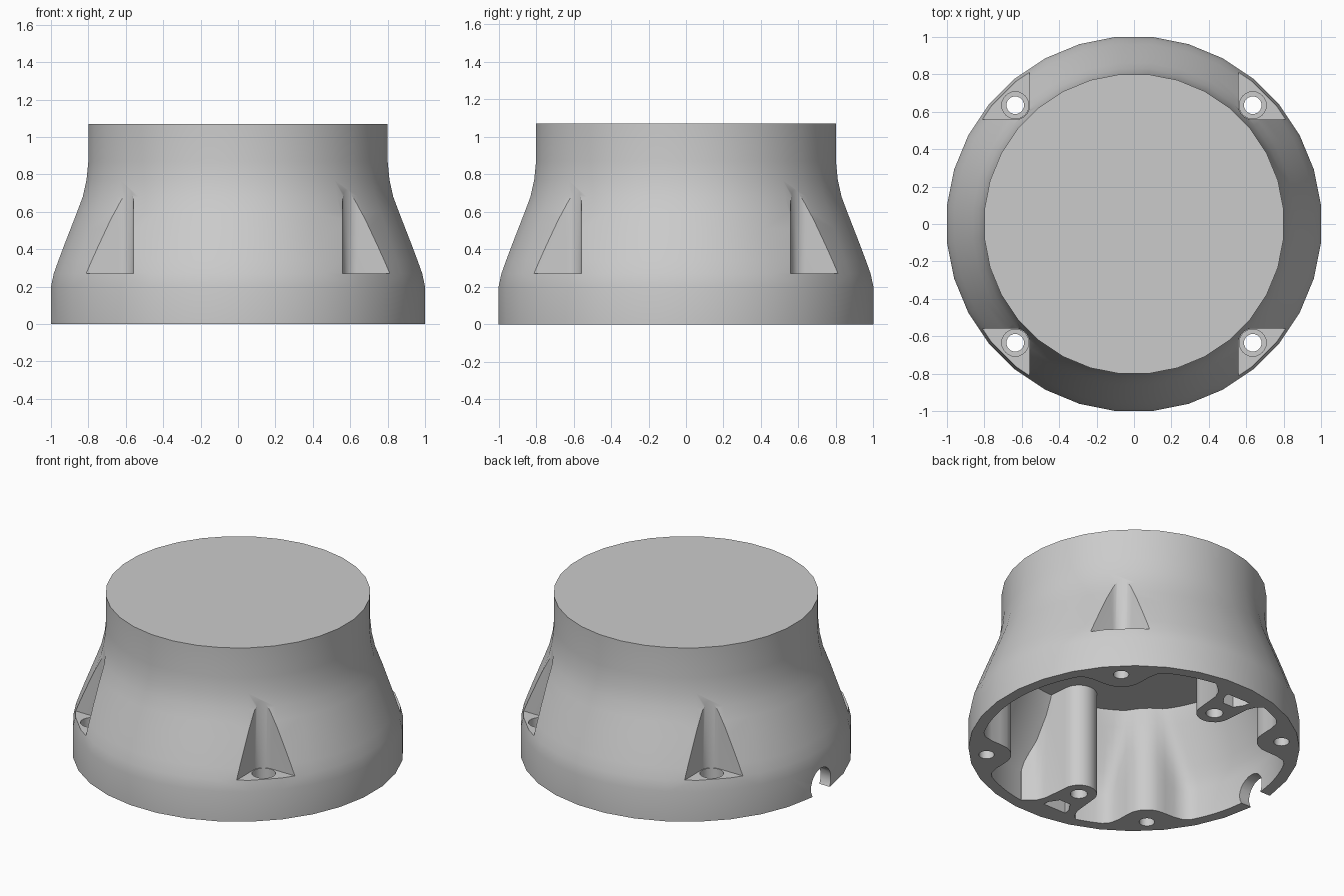
import bpy, bmesh, math
from mathutils import Matrix

cube = bpy.data.objects.get("Cube")
if cube:
    bpy.data.objects.remove(cube)

grey = bpy.data.materials.new("light_grey")
grey.use_nodes = True
grey.diffuse_color = (0.6, 0.6, 0.6, 1)
grey.node_tree.nodes["Principled BSDF"].inputs["Base Color"].default_value = (0.6, 0.6, 0.6, 1)

# Outer wall: (radius, height)
WALL = [(1, 0), (1, 0.2), (0.985, 0.27), (0.96, 0.34), (0.93, 0.42), (0.895, 0.51),
        (0.86, 0.6), (0.83, 0.68), (0.81, 0.77), (0.8, 0.87), (0.8, 1.07)]
PIN = 0.635          # screw centre on x and y
CEILING = 0.7


def wall_radius(z):
    for (r0, z0), (r1, z1) in zip(WALL, WALL[1:]):
        if z <= z1:
            return r0 + (r1 - r0) * max(0, z - z0) / (z1 - z0)
    return WALL[-1][0]


def make(name, bm):
    bmesh.ops.recalc_face_normals(bm, faces=bm.faces)
    mesh = bpy.data.meshes.new(name)
    bm.to_mesh(mesh)
    bm.free()
    mesh.materials.append(grey)
    ob = bpy.data.objects.new(name, mesh)
    bpy.context.collection.objects.link(ob)
    return ob


def loft(name, rings):
    """Closed solid through equal-length rings of points."""
    bm = bmesh.new()
    rows = [[bm.verts.new(p) for p in ring] for ring in rings]
    for a, b in zip(rows, rows[1:]):
        for i in range(len(a)):
            j = (i + 1) % len(a)
            bm.faces.new((a[i], a[j], b[j], b[i]))
    bm.faces.new(rows[0][::-1])
    bm.faces.new(rows[-1])
    return make(name, bm)


def prism(name, outline, z0, z1):
    return loft(name, [[(x, y, z) for x, y in outline] for z in (z0, z1)])


def arc(cx, cy, r, a0, a1, n):
    return [(cx + r * math.cos(math.radians(a0 + (a1 - a0) * i / n)),
             cy + r * math.sin(math.radians(a0 + (a1 - a0) * i / n))) for i in range(n + 1)]


def disc(cx, cy, r, n=24):
    return arc(cx, cy, r, 0, 360, n)[:-1]


def cut(target, cutter):
    mod = target.modifiers.new("cut", 'BOOLEAN')
    mod.operation = 'DIFFERENCE'
    mod.solver = 'EXACT'
    mod.object = cutter
    graph = bpy.context.evaluated_depsgraph_get()
    mesh = bpy.data.meshes.new_from_object(target.evaluated_get(graph))
    target.modifiers.clear()
    target.data = mesh
    bpy.data.objects.remove(cutter)


def cavity_radius(angle, z):
    """Inner wall, blended smoothly around the four screw columns."""
    wall = wall_radius(z) - 0.07
    phi = abs((angle % (math.pi / 2)) - math.pi / 4)
    dist, rad = PIN * math.sqrt(2), 0.15
    if phi < math.radians(7.6):
        column = dist * math.cos(phi) - math.sqrt(rad ** 2 - (dist * math.sin(phi)) ** 2)
    else:
        column = (PIN - rad) / max(0.05, math.sin(math.pi / 4 - phi))
    k = 0.09
    h = max(k - abs(wall - column), 0) / k
    return min(wall, column) - h * h * k / 4


# Flared body
SIDES = 32
grow = 1 / math.cos(math.pi / SIDES)
body = loft("housing", [[(r * grow * math.cos((i + 0.5) * math.tau / SIDES),
                          r * grow * math.sin((i + 0.5) * math.tau / SIDES), z)
                         for i in range(SIDES)] for r, z in WALL])

# Hollow inside, leaving two posts standing in it
N = 128
levels = [-0.1] + [z for r, z in WALL if 0.1 < z < CEILING - 0.01] + [CEILING]
hollow = loft("hollow", [[(cavity_radius(i * math.tau / N, z) * math.cos(i * math.tau / N),
                           cavity_radius(i * math.tau / N, z) * math.sin(i * math.tau / N), z)
                          for i in range(N)] for z in levels])
POST_X, POST_Y = -0.1, 0.64
flare = [(0.125, 0.8), (0.15, 0.86), (0.22, 0.92), (0.24, 1.1)]
post = arc(POST_X, POST_Y, 0.11, 180, 360, 12)
post += [(POST_X + x, y) for x, y in flare] + [(POST_X - x, y) for x, y in flare[::-1]]
for side in (1, -1):
    cut(hollow, prism("post", [(x, y * side) for x, y in post], -0.3, 1.3))
cut(body, hollow)

# Screw hole and slot in each post
slot = [(-0.04, 0.77), (0.04, 0.77), (0.08, 0.83), (0.085, 0.87), (-0.085, 0.87), (-0.08, 0.83)]
for side in (1, -1):
    cut(body, prism("post_hole", disc(POST_X, POST_Y * side, 0.052), -0.1, 0.4))
    cut(body, prism("post_slot", [(POST_X + x, y * side) for x, y in slot], -0.1, 0.3))

# Corner pockets with recessed through holes
pocket = arc(PIN, PIN, 0.077, 180, 270, 8) + [(1.2, PIN - 0.077), (1.2, 1.2), (PIN - 0.077, 1.2)]
for quarter in range(4):
    for outline, z0, z1 in ((pocket, 0.27, 1.0),
                            (disc(PIN, PIN, 0.072), 0.2, 0.3),
                            (disc(PIN, PIN, 0.047), -0.1, 0.3)):
        cutter = prism("pocket", outline, z0, z1)
        cutter.data.transform(Matrix.Rotation(quarter * math.pi / 2, 4, 'Z'))
        cut(body, cutter)

# Round cable notch in the lower edge
notch = loft("notch", [[(x, y, z) for y, z in disc(0, 0.055, 0.105)] for x in (-1.2, -0.8)])
cut(body, notch)

bpy.ops.object.select_all(action='DESELECT')
body.select_set(True)
bpy.context.view_layer.objects.active = body
bpy.ops.object.shade_smooth_by_angle(angle=math.radians(30))
